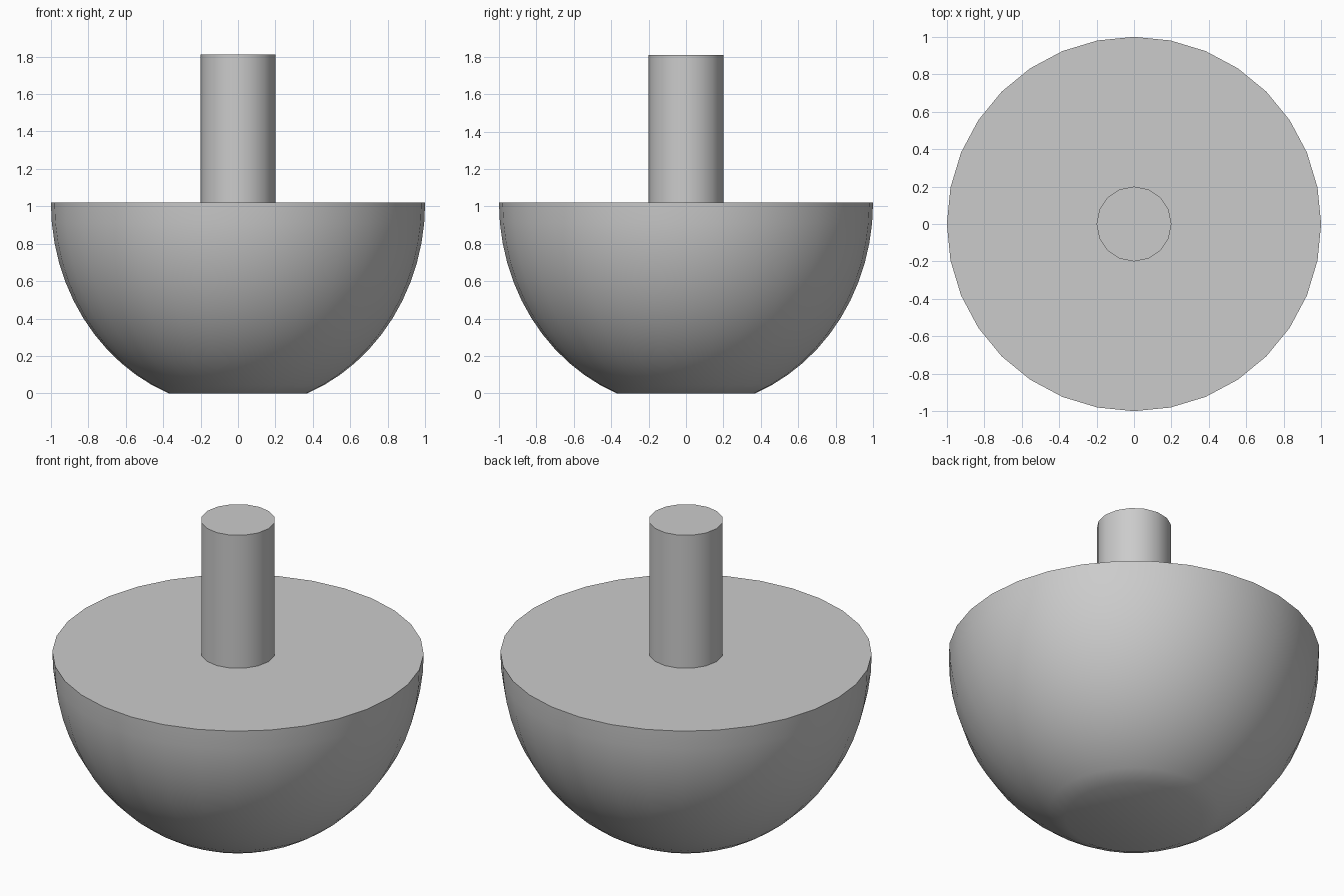
import bpy
import bmesh
import math

cube = bpy.data.objects.get("Cube")
if cube:
    bpy.data.objects.remove(cube, do_unlink=True)

grey = bpy.data.materials.new("plain grey")
grey.use_nodes = True
colour = (0.6, 0.6, 0.6, 1)
grey.diffuse_color = colour
grey.node_tree.nodes["Principled BSDF"].inputs["Base Color"].default_value = colour

RIM_Z = 1.02
STEM_TOP = 1.81
STEM_RADIUS = 0.2


def lathe(name, profile, sides):
    """Stack rings of (radius, height), closed by flat caps at both ends."""
    bm = bmesh.new()
    rings = []
    for r, z in profile:
        rings.append([bm.verts.new((r * math.cos(math.tau * i / sides),
                                    r * math.sin(math.tau * i / sides), z))
                      for i in range(sides)])
    for low, high in zip(rings, rings[1:]):
        for i in range(sides):
            j = (i + 1) % sides
            bm.faces.new((low[i], low[j], high[j], high[i]))
    bm.faces.new(rings[0][::-1])
    bm.faces.new(rings[-1])
    mesh = bpy.data.meshes.new(name)
    bm.to_mesh(mesh)
    bm.free()
    mesh.materials.append(grey)
    obj = bpy.data.objects.new(name, mesh)
    bpy.context.collection.objects.link(obj)
    bpy.ops.object.select_all(action="DESELECT")
    obj.select_set(True)
    bpy.context.view_layer.objects.active = obj
    bpy.ops.object.shade_smooth_by_angle(angle=math.radians(30))
    return obj


# Rounded bowl with a small flat foot
foot_angle = math.acos(0.37)
depth = RIM_Z / math.sin(foot_angle)
steps = 12
bowl = []
for k in range(steps + 1):
    a = foot_angle * (1 - k / steps)
    bowl.append((math.cos(a), RIM_Z - depth * math.sin(a)))
lathe("bowl", bowl, 32)

# Upright stem standing on the flat top
lathe("stem", [(STEM_RADIUS, RIM_Z), (STEM_RADIUS, STEM_TOP)], 16)
